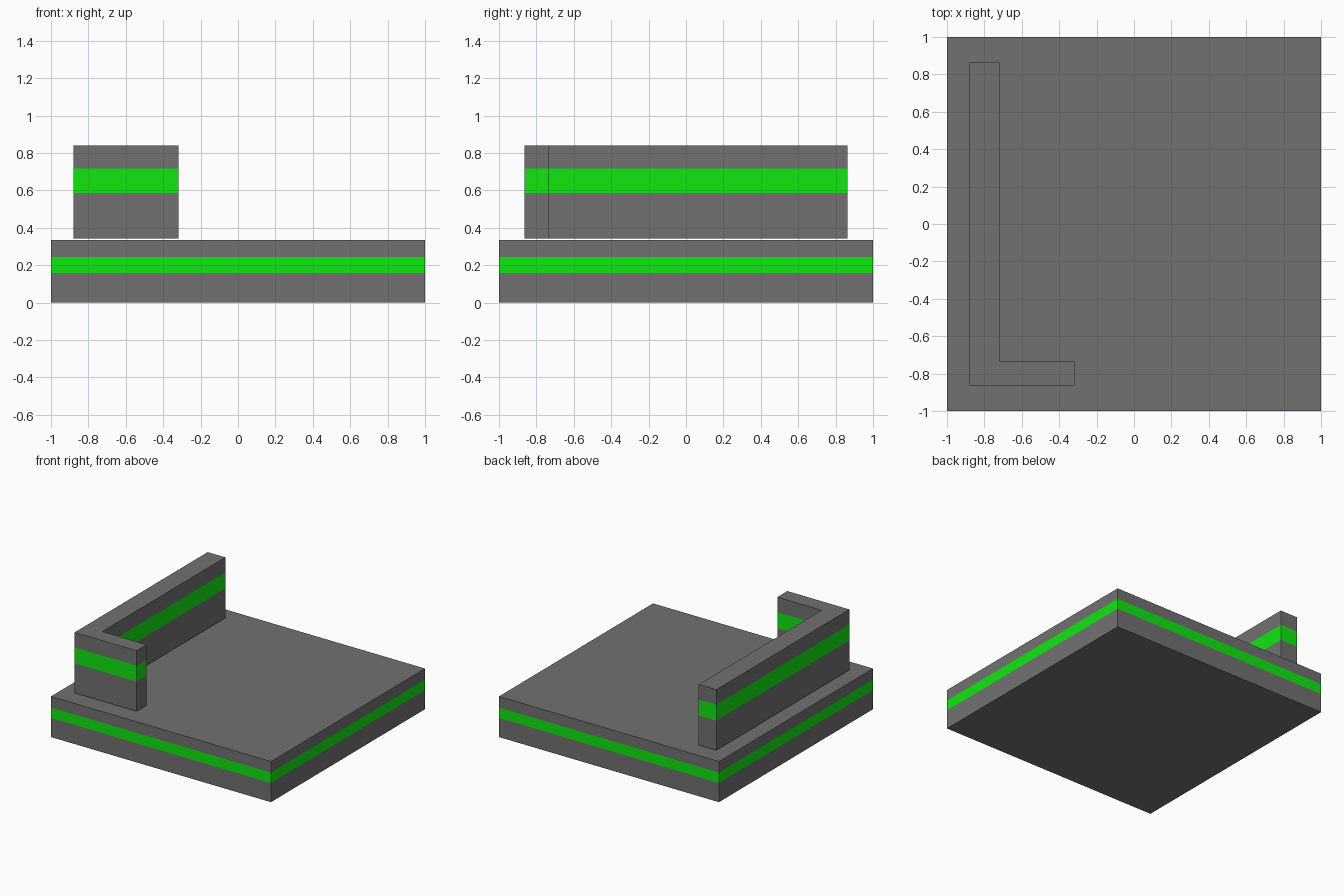
import bpy
import bmesh

if "Cube" in bpy.data.objects:
    bpy.data.objects.remove(bpy.data.objects["Cube"])


def make_material(name, colour):
    mat = bpy.data.materials.new(name)
    mat.diffuse_color = (*colour, 1)
    mat.use_nodes = True
    mat.node_tree.nodes["Principled BSDF"].inputs["Base Color"].default_value = mat.diffuse_color
    return mat


grey = make_material("dark_grey", (0.167, 0.167, 0.167))
green = make_material("green", (0.005, 0.8, 0.005))


def banded_prism(name, outline, levels):
    """Closed prism from a counter-clockwise outline; the middle layer is green."""
    bm = bmesh.new()
    rings = [[bm.verts.new((x, y, z)) for x, y in outline] for z in levels]
    n = len(outline)
    bm.faces.new(rings[0][::-1])
    bm.faces.new(rings[-1])
    for layer, (low, high) in enumerate(zip(rings, rings[1:])):
        for i in range(n):
            j = (i + 1) % n
            face = bm.faces.new((low[i], low[j], high[j], high[i]))
            face.material_index = int(layer == 1)
    mesh = bpy.data.meshes.new(name)
    bm.to_mesh(mesh)
    bm.free()
    mesh.materials.append(grey)
    mesh.materials.append(green)
    obj = bpy.data.objects.new(name, mesh)
    bpy.context.collection.objects.link(obj)
    return obj


# Square floor slab with a green stripe
banded_prism("floor_slab", [(-1, -1), (1, -1), (1, 1), (-1, 1)],
             [0, 0.157, 0.243, 0.334])

# L-shaped wall, hovering just above the slab
banded_prism("corner_wall",
             [(-0.88, -0.863), (-0.317, -0.863), (-0.317, -0.733),
              (-0.72, -0.733), (-0.72, 0.863), (-0.88, 0.863)],
             [0.342, 0.585, 0.716, 0.84])
